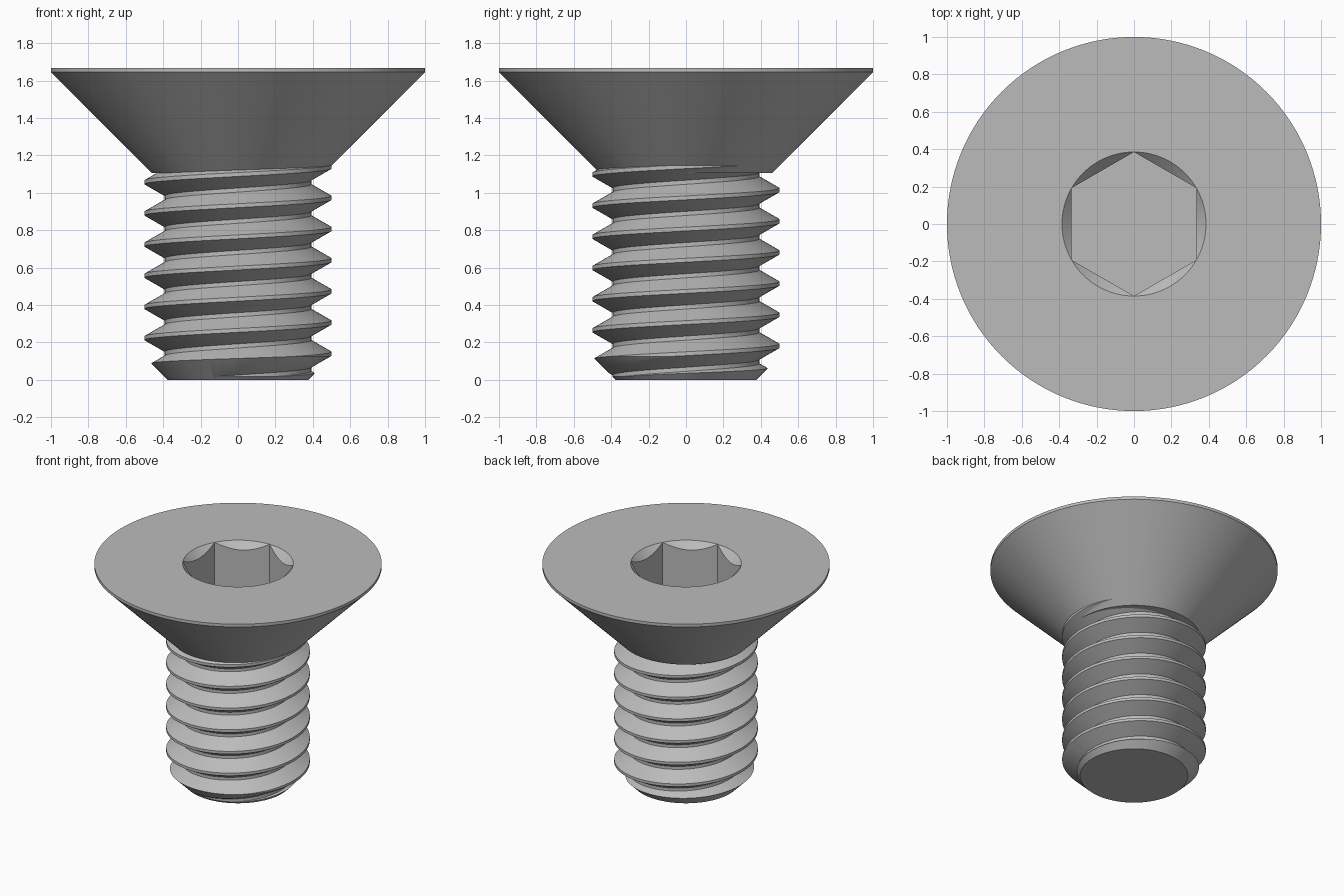
import bpy, bmesh, math

cube = bpy.data.objects.get("Cube")
if cube:
    bpy.data.objects.remove(cube, do_unlink=True)

SEGMENTS = 128
TOP = 1.667          # height of the whole screw
HEAD_BASE = 1.105    # where the cone meets the shank
PITCH = 1 / 6
CREST, ROOT = 0.5, 0.392

steel = bpy.data.materials.new("grey_steel")
steel.use_nodes = True
GREY = (0.5, 0.5, 0.5, 1)
steel.diffuse_color = GREY
steel.node_tree.nodes["Principled BSDF"].inputs["Base Color"].default_value = GREY


def finish(name, bm):
    bmesh.ops.recalc_face_normals(bm, faces=bm.faces)
    mesh = bpy.data.meshes.new(name)
    bm.to_mesh(mesh)
    bm.free()
    mesh.materials.append(steel)
    obj = bpy.data.objects.new(name, mesh)
    bpy.context.collection.objects.link(obj)
    return obj


def lathe(name, profile, sides=SEGMENTS, turn=0.0):
    """Closed solid of revolution from (radius, height) points, bottom to top."""
    bm = bmesh.new()
    rings = []
    for r, z in profile:
        angles = [turn + math.tau * i / sides for i in range(sides)]
        rings.append([bm.verts.new((r * math.cos(a), r * math.sin(a), z)) for a in angles])
    for low, high in zip(rings, rings[1:]):
        for i in range(sides):
            j = (i + 1) % sides
            bm.faces.new((low[i], low[j], high[j], high[i]))
    bm.faces.new(rings[0][::-1])
    bm.faces.new(rings[-1])
    return finish(name, bm)


def thread(name, z_start, turns):
    """Right-hand helical thread; the last column joins the first one turn up."""
    bm = bmesh.new()
    flat = PITCH / 16                    # half the crest width
    gap = 0.011                          # half the root width
    tooth = [(CREST, -flat), (CREST, flat), (ROOT, PITCH / 2 - gap), (ROOT, PITCH / 2 + gap)]
    rows = [(r, z_start + z + k * PITCH) for k in range(turns) for r, z in tooth]
    n = len(tooth)
    cols = []
    for i in range(SEGMENTS):
        a = math.tau * i / SEGMENTS
        lift = PITCH * i / SEGMENTS
        cols.append([bm.verts.new((r * math.cos(a), r * math.sin(a), z + lift)) for r, z in rows])
    cols.append(cols[0][n:])
    for i in range(SEGMENTS):
        left, right = cols[i], cols[i + 1]
        for k in range(min(len(left), len(right)) - 1):
            bm.faces.new((left[k], right[k], right[k + 1], left[k + 1]))
    # Close both open ends with fans; these are trimmed off later
    bm.edges.ensure_lookup_table()
    ends = [bm.verts.new((0, 0, z_start - PITCH)), bm.verts.new((0, 0, rows[-1][1] + PITCH))]
    middle = (rows[0][1] + rows[-1][1]) / 2
    for e in [e for e in bm.edges if e.is_boundary]:
        high = e.verts[0].co.z > middle
        bm.faces.new((e.verts[0], e.verts[1], ends[int(high)]))
    return finish(name, bm)


def boolean(obj, cutter, operation):
    mod = obj.modifiers.new("cut", "BOOLEAN")
    mod.operation = operation
    mod.solver = "EXACT"
    mod.object = cutter
    bpy.context.view_layer.objects.active = obj
    bpy.ops.object.modifier_apply(modifier=mod.name)
    bpy.data.objects.remove(cutter, do_unlink=True)


# Countersunk head with a hex socket and a conical lead-in
head = lathe("countersunk_head", [(0.46, HEAD_BASE), (1, 1.645), (1, TOP)])
hexagon = lathe("hex_cutter", [(0.385, 1.3), (0.385, TOP + 0.1)], 6, math.pi / 2)
boolean(head, hexagon, "DIFFERENCE")
lead_in = lathe("lead_in_cutter", [(0.285, TOP - 0.1), (0.485, TOP + 0.1)])
boolean(head, lead_in, "DIFFERENCE")

# Threaded shank, chamfered at the tip and ending inside the head
shank = thread("threaded_shank", 0.14 - 3 * PITCH, 13)
limits = lathe("shank_limits", [(0.375, 0), (0.575, 0.2), (0.575, 1.18)])
boolean(shank, limits, "INTERSECT")

# Smooth round surfaces, crisp edges
for obj in (head, shank):
    bpy.ops.object.select_all(action="DESELECT")
    obj.select_set(True)
    bpy.context.view_layer.objects.active = obj
    bpy.ops.object.shade_smooth_by_angle(angle=math.radians(25))
